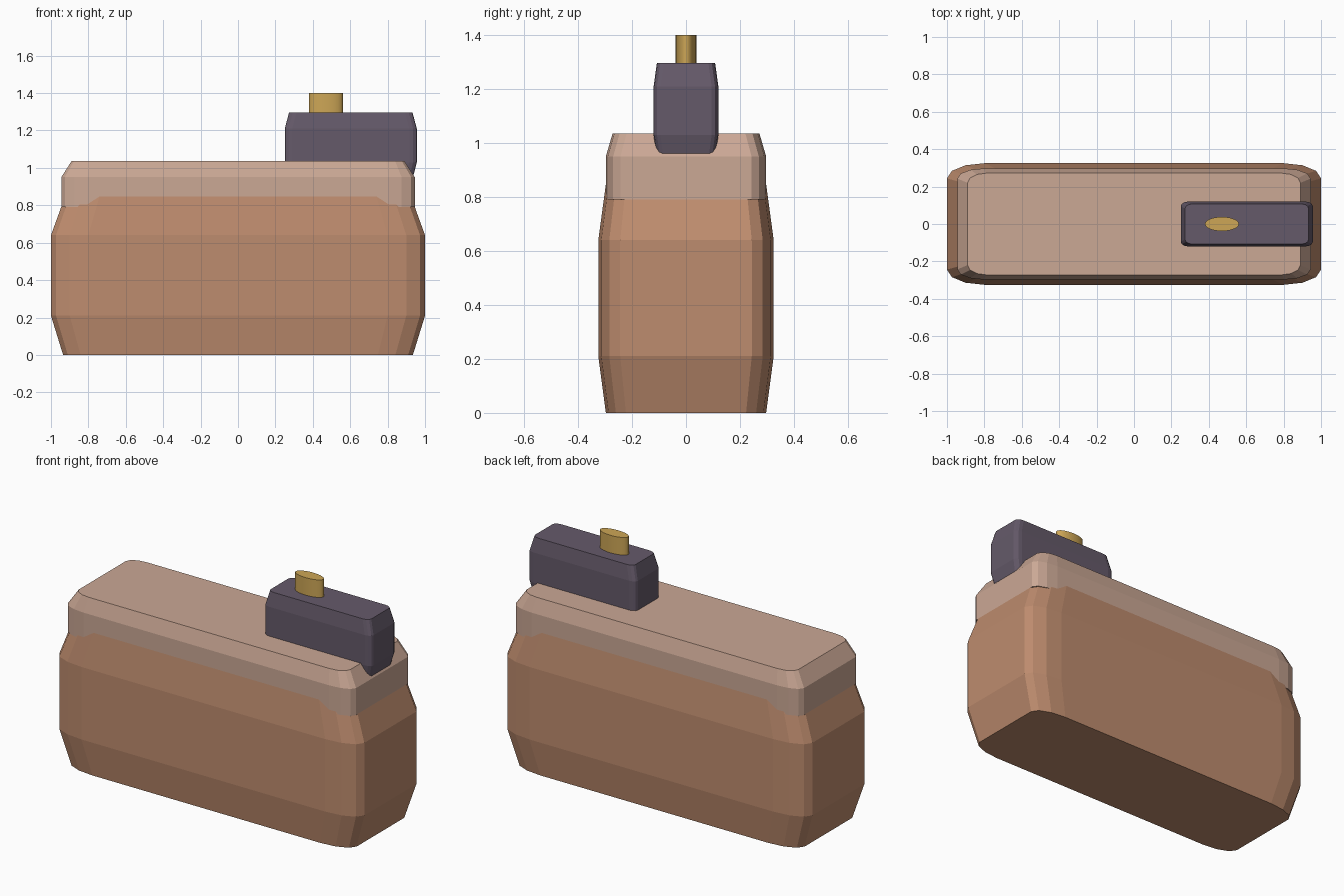
import bpy, bmesh, math

if "Cube" in bpy.data.objects:
    bpy.data.objects.remove(bpy.data.objects["Cube"])


def material(name, rgb):
    """Flat colour from sRGB 0-255 values."""
    m = bpy.data.materials.new(name)
    lin = [(c / 255 / 12.92) if c < 11 else ((c / 255 + 0.055) / 1.055) ** 2.4 for c in rgb]
    m.diffuse_color = (*lin, 1)
    m.use_nodes = True
    m.node_tree.nodes["Principled BSDF"].inputs["Base Color"].default_value = m.diffuse_color
    return m


def outline(hx, hy, rx, ry, seg):
    """Rounded rectangle with elliptical corners, counter-clockwise."""
    pts = []
    for q, (sx, sy) in enumerate([(1, 1), (-1, 1), (-1, -1), (1, -1)]):
        for i in range(seg + 1):
            a = math.pi / 2 * (q + i / seg)
            pts.append((sx * (hx - rx) + rx * math.cos(a), sy * (hy - ry) + ry * math.sin(a)))
    return pts


def loft(name, rings, mat, cx=0.0):
    """Skin a stack of (z, outline) rings and cap both ends."""
    bm = bmesh.new()
    loops = [[bm.verts.new((x + cx, y, z)) for x, y in pts] for z, pts in rings]
    n = len(loops[0])
    for lo, hi in zip(loops, loops[1:]):
        for i in range(n):
            j = (i + 1) % n
            bm.faces.new((lo[i], lo[j], hi[j], hi[i]))
    bm.faces.new(loops[0][::-1])
    bm.faces.new(loops[-1])
    me = bpy.data.meshes.new(name)
    bm.to_mesh(me)
    bm.free()
    me.materials.append(mat)
    ob = bpy.data.objects.new(name, me)
    bpy.context.collection.objects.link(ob)
    return ob


tan = material("tan_brown", (190, 140, 110))
pale = material("pale_rose", (203, 168, 149))
plum = material("dark_plum", (101, 90, 106))
gold = material("gold", (205, 166, 86))

# Main body: bulging block with tapered foot and shoulder
loft("body", [(z, outline(hx, hy, 0.2 * hx, 0.25 * hy, 3)) for z, hx, hy in
              [(0, 0.935, 0.297), (0.21, 1, 0.325), (0.64, 1, 0.325), (0.855, 0.922, 0.296)]], tan)

# Lid with chamfered top edge
loft("lid", [(z, outline(hx, hy, rx, ry, 3)) for z, hx, hy, rx, ry in
             [(0.79, 0.945, 0.297, 0.14, 0.054), (0.95, 0.945, 0.297, 0.14, 0.054),
              (1.036, 0.89, 0.272, 0.1, 0.052)]], pale)

# Upper block, sunk into one end of the lid
loft("upper_block", [(z, outline(hx, hy, 0.04, 0.025, 3)) for z, hx, hy in
                     [(0.94, 0.33, 0.108), (1.03, 0.353, 0.12),
                      (1.21, 0.353, 0.12), (1.296, 0.33, 0.108)]], plum, 0.603)

# Oval peg on top
peg = loft("peg", [(z, [(0.091 * math.cos(i * math.pi / 12), 0.038 * math.sin(i * math.pi / 12))
                        for i in range(24)]) for z in (1.28, 1.4)], gold, 0.47)
bpy.context.view_layer.objects.active = peg
peg.select_set(True)
bpy.ops.object.shade_smooth_by_angle(angle=math.radians(40))
